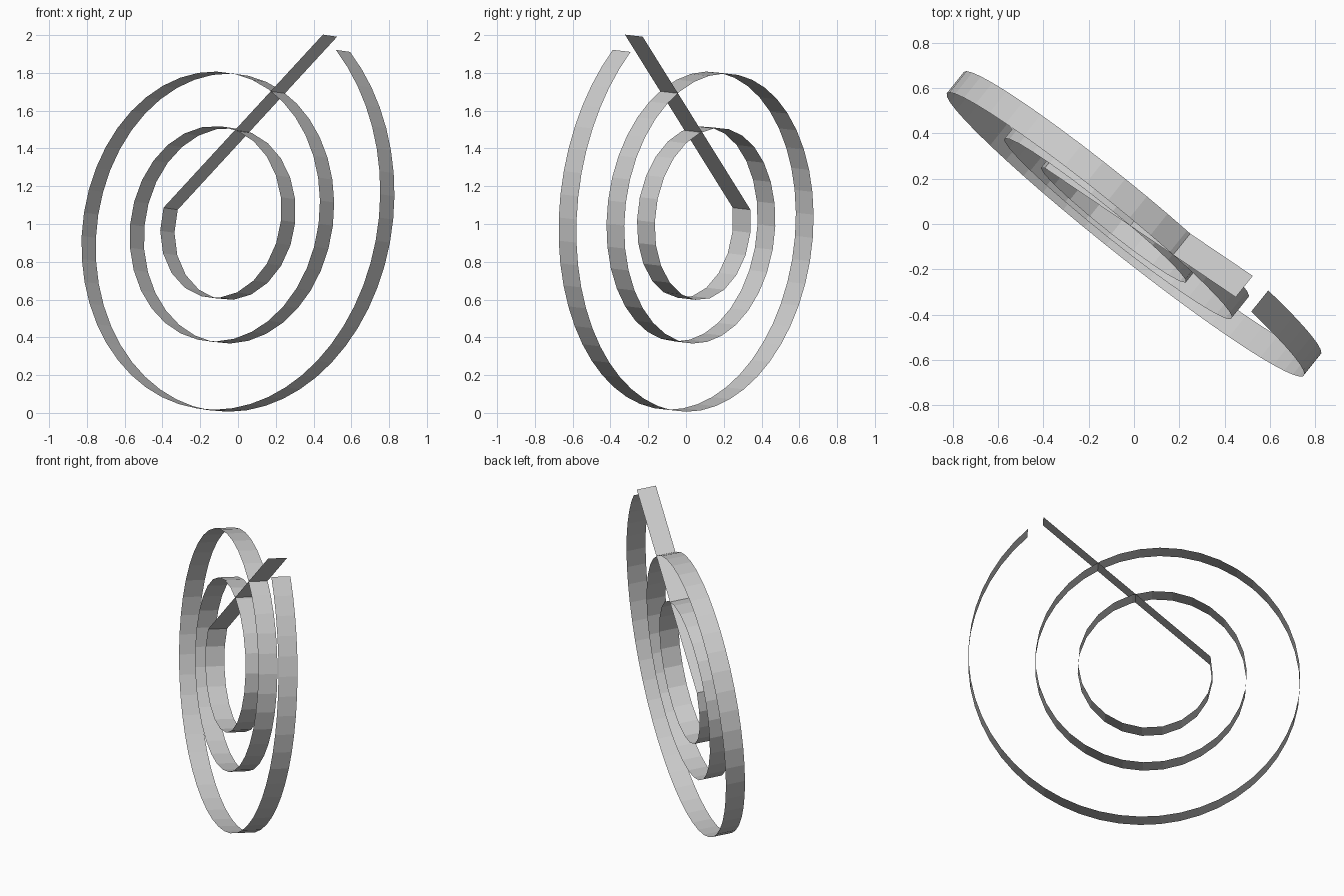
import bpy, bmesh, math
from mathutils import Vector

if "Cube" in bpy.data.objects:
    bpy.data.objects.remove(bpy.data.objects["Cube"])

# Tilted frame of the coil: u and v span the spiral plane, n is the strip width
n = Vector((0.623, 0.777, -0.09)).normalized()
u = Vector((n.y, -n.x, 0)).normalized()
v = n.cross(u)
if v.z < 0:
    v = -v
CENTRE = Vector((-0.089, 0.071, 1.007))
WIDTH = 0.121

# Logarithmic spiral sampled at equal lengths along the curve
GROWTH = 0.0717
R_PI = 0.3618
SEGMENTS = 95
THETA_START = math.pi - 0.21
THETA_END = 6 * math.pi + 0.98 


def radius(theta):
    return R_PI * math.exp(GROWTH * (theta - math.pi))


def spiral_point(i):
    r0, r1 = radius(THETA_START), radius(THETA_END)
    r = r0 + (r1 - r0) * i / SEGMENTS
    theta = math.pi + math.log(r / R_PI) / GROWTH
    return CENTRE + u * (r * math.cos(theta)) + v * (r * math.sin(theta))


# The strip starts at the outer tip, runs straight to the inner turn,
# then winds outward and stops one segment short of the tip
path = [spiral_point(SEGMENTS)] + [spiral_point(i) for i in range(SEGMENTS)]

bm = bmesh.new()
pairs = [(bm.verts.new(p - n * WIDTH / 2), bm.verts.new(p + n * WIDTH / 2)) for p in path]
for (a, b), (c, d) in zip(pairs, pairs[1:]):
    bm.faces.new((a, c, d, b))

mesh = bpy.data.meshes.new("spiral_strip")
bm.to_mesh(mesh)
bm.free()
strip = bpy.data.objects.new("spiral_strip", mesh)
bpy.context.collection.objects.link(strip)
